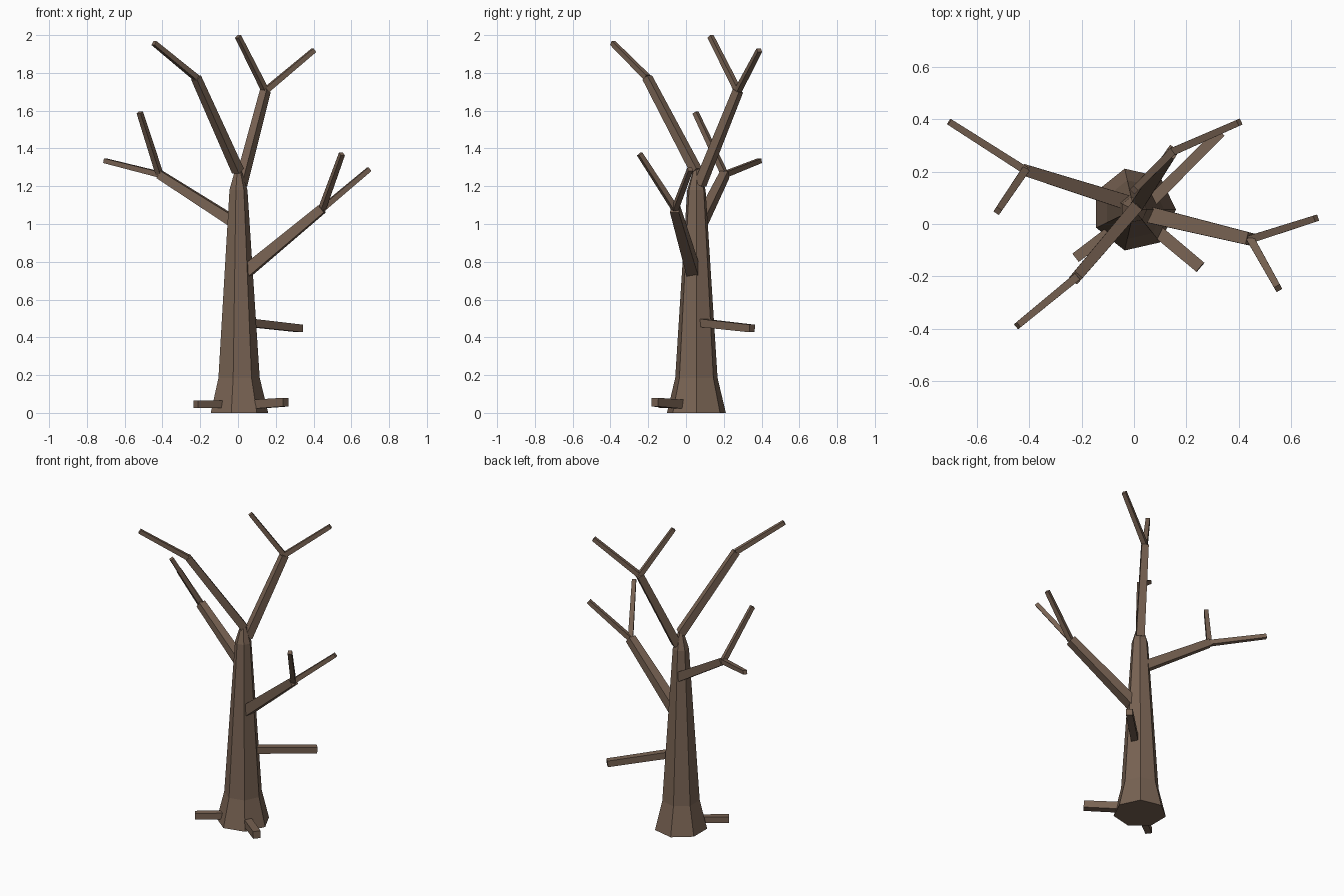
import bpy, bmesh, math
from mathutils import Matrix, Vector

cube = bpy.data.objects.get("Cube")
if cube:
    bpy.data.objects.remove(cube, do_unlink=True)

bark = bpy.data.materials.new("brown bark")
bark.use_nodes = True
bark.diffuse_color = (0.19, 0.125, 0.087, 1)
bark.node_tree.nodes["Principled BSDF"].inputs["Base Color"].default_value = bark.diffuse_color


def add_object(name, bm):
    bmesh.ops.recalc_face_normals(bm, faces=bm.faces)
    mesh = bpy.data.meshes.new(name)
    bm.to_mesh(mesh)
    bm.free()
    mesh.materials.append(bark)
    bpy.context.collection.objects.link(bpy.data.objects.new(name, mesh))


def limb(name, start, end, width_start, width_end):
    """Square tapered bar between two points, with one pair of sides level."""
    start, end = Vector(start), Vector(end)
    axis = (end - start).normalized()
    side = axis.cross(Vector((0, 0, 1))).normalized()
    up = side.cross(axis)
    bm = bmesh.new()
    rings = []
    for centre, width in ((start, width_start), (end, width_end)):
        rings.append([bm.verts.new(centre + (side * a + up * b) * width / 2)
                      for a, b in ((-1, -1), (1, -1), (1, 1), (-1, 1))])
    for i in range(4):
        j = (i + 1) % 4
        bm.faces.new((rings[0][i], rings[0][j], rings[1][j], rings[1][i]))
    for ring in rings:
        bm.faces.new(ring)
    add_object(name, bm)


# Seven-sided trunk with a flared foot and a pointed top
SIDES = 7
bm = bmesh.new()
rings = []
for z, radius in ((0, 0.16), (0.185, 0.115), (1.18, 0.05), (1.305, 0.012)):
    rings.append([bm.verts.new((radius * math.cos(math.tau * i / SIDES),
                                0.055 + radius * math.sin(math.tau * i / SIDES), z))
                  for i in range(SIDES)])
for low, high in zip(rings, rings[1:]):
    for i in range(SIDES):
        j = (i + 1) % SIDES
        bm.faces.new((low[i], low[j], high[j], high[i]))
bm.faces.new(rings[0])
bm.faces.new(rings[-1])
add_object("trunk", bm)

# Main branches, each with the tips of its twigs
branches = {
    "left_branch": ((0.04, 0.04, 0.745), (0.445, -0.058, 1.08), 0.064, 0.048,
                    [(0.695, 0.022, 1.29), (0.55, -0.245, 1.37)]),
    "right_branch": ((-0.02, 0.08, 1.01), (-0.415, 0.205, 1.262), 0.057, 0.044,
                     [(-0.705, 0.39, 1.335), (-0.52, 0.05, 1.59)]),
    "front_top_branch": ((0, 0.055, 1.28), (-0.222, -0.205, 1.775), 0.048, 0.04,
                         [(-0.445, -0.388, 1.958)]),
    "back_top_branch": ((0.015, 0.075, 1.21), (0.145, 0.275, 1.705), 0.05, 0.042,
                        [(0.402, 0.388, 1.92), (0, 0.13, 1.993)]),
}
for name, (start, end, w0, w1, tips) in branches.items():
    limb(name, start, end, w0, w1)
    for n, tip in enumerate(tips, 1):
        limb(f"{name}_twig_{n}", end, tip, 0.03, 0.025)

# Broken branch stub and surface roots
limb("branch_stub", (0.06, 0.08, 0.477), (0.33, 0.35, 0.447), 0.043, 0.04)
limb("left_root", (0.08, -0.02, 0.045), (0.253, -0.165, 0.057), 0.048, 0.046)
limb("right_root", (-0.08, -0.02, 0.045), (-0.223, -0.129, 0.045), 0.04, 0.04)
